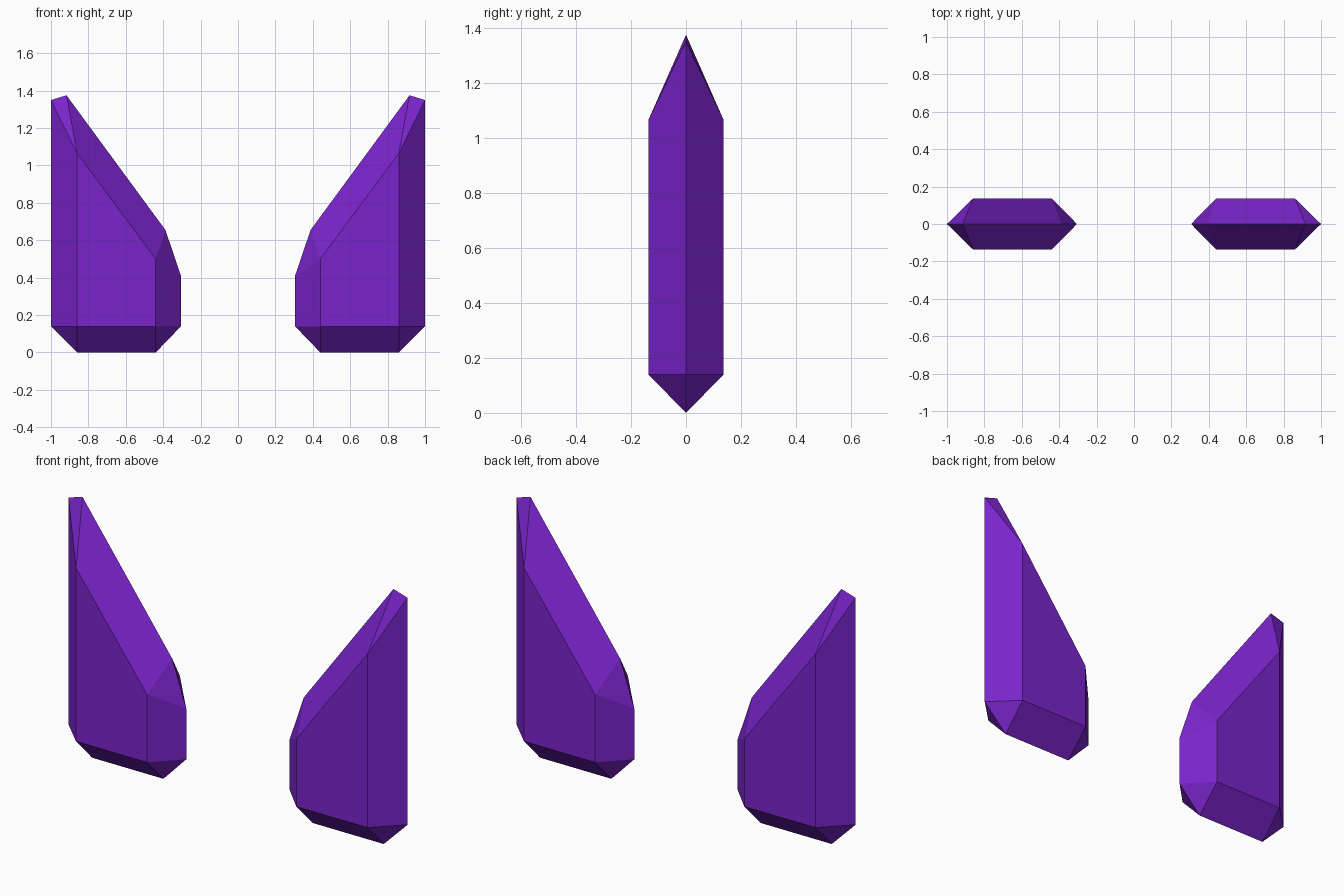
import bpy, bmesh

if "Cube" in bpy.data.objects:
    bpy.data.objects.remove(bpy.data.objects["Cube"])

purple = bpy.data.materials.new("purple crystal")
purple.diffuse_color = (0.195, 0.018, 0.60, 1)
purple.use_nodes = True
purple.node_tree.nodes["Principled BSDF"].inputs["Base Color"].default_value = purple.diffuse_color

DEPTH = 0.137  # half thickness of the flat front and back faces

# Each corner: flat-face point (x, z) and the two rim points it fans out to at y = 0
CORNERS = [
    ((0.86, 0.14), (0.86, 0.0), (1.0, 0.14)),       # outer bottom
    ((0.86, 1.065), (1.0, 1.35), (0.917, 1.375)),   # outer top tip
    ((0.44, 0.50), (0.388, 0.655), (0.305, 0.41)),  # inner shoulder
    ((0.44, 0.14), (0.305, 0.14), (0.44, 0.0)),     # inner bottom
]


def make_shard(name, side):
    """Faceted blade: a flat face front and back, bevelled to a sharp rim."""
    bm = bmesh.new()
    rim = [[bm.verts.new((side * x, 0, z)) for x, z in c[1:]] for c in CORNERS]
    for y in (-DEPTH, DEPTH):
        flat = [bm.verts.new((side * c[0][0], y, c[0][1])) for c in CORNERS]
        bm.faces.new(flat)
        for i in range(4):
            j = (i + 1) % 4
            bm.faces.new((flat[i], rim[i][0], rim[i][1]))
            bm.faces.new((flat[i], rim[i][1], rim[j][0], flat[j]))
    bmesh.ops.recalc_face_normals(bm, faces=bm.faces[:])
    mesh = bpy.data.meshes.new(name)
    bm.to_mesh(mesh)
    bm.free()
    mesh.materials.append(purple)
    bpy.context.collection.objects.link(bpy.data.objects.new(name, mesh))


# Mirrored pair of shards
make_shard("right_shard", 1)
make_shard("left_shard", -1)
